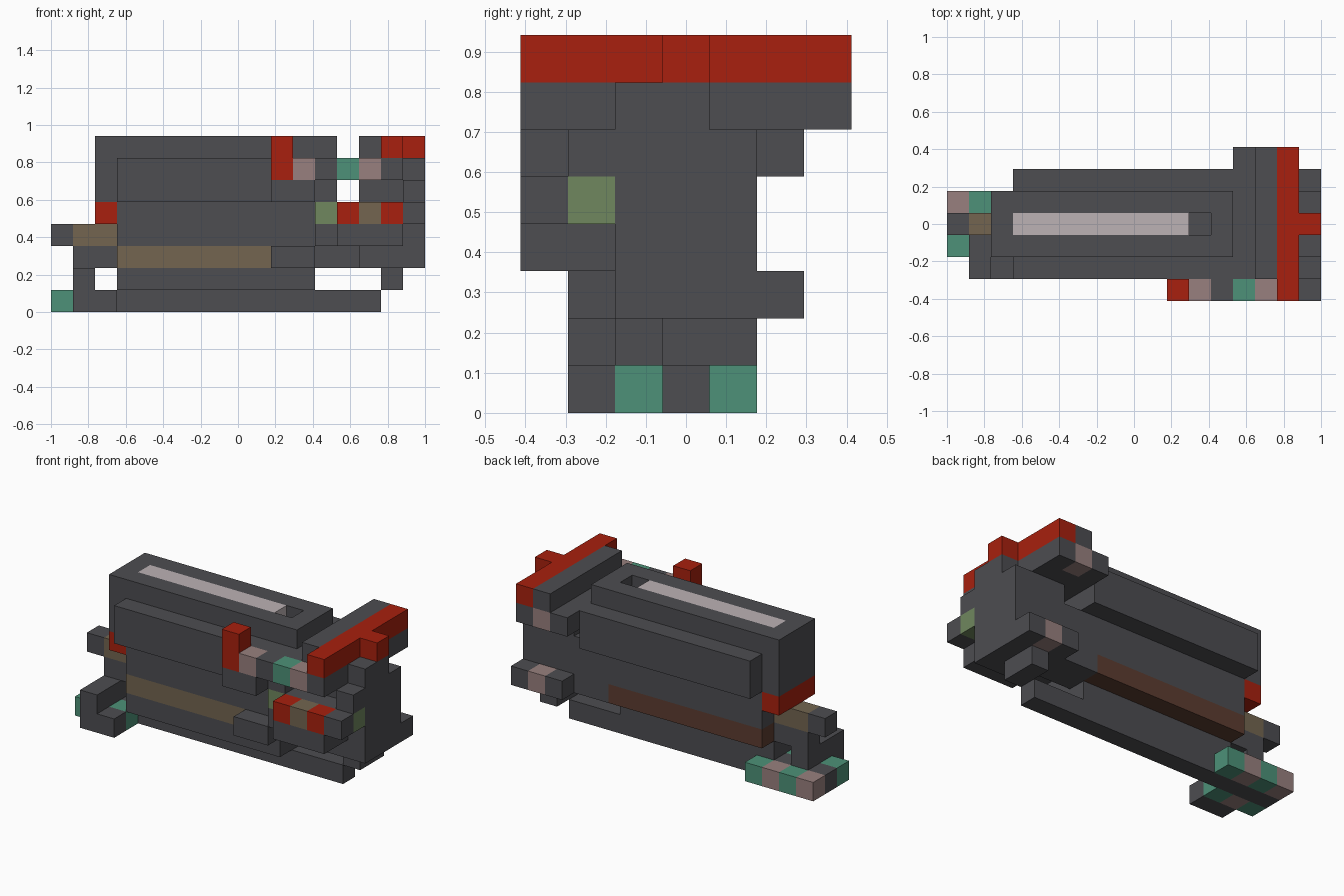
import bpy
import bmesh

if "Cube" in bpy.data.objects:
    bpy.data.objects.remove(bpy.data.objects["Cube"])

CELL = 2 / 17  # one block


def linear(c):
    c /= 255
    return c / 12.92 if c <= 0.04045 else ((c + 0.055) / 1.055) ** 2.4


def material(name, rgb):
    colour = [linear(c) for c in rgb] + [1]
    m = bpy.data.materials.new(name)
    m.use_nodes = True
    m.diffuse_color = colour
    m.node_tree.nodes["Principled BSDF"].inputs["Base Color"].default_value = colour
    return m


grey = material("dark grey", (77, 77, 81))
red = material("red", (168, 32, 14))
green = material("sea green", (77, 145, 120))
pink = material("dusty pink", (152, 128, 126))
pale = material("pale pink", (188, 178, 181))
olive = material("olive green", (112, 135, 94))
tan = material("tan", (115, 101, 80))
brown = material("dark brown", (92, 60, 48))


def part(name, mat, *boxes):
    """One object from boxes given as inclusive cell ranges (x0, x1, y0, y1, z0, z1)."""
    bm = bmesh.new()
    for x0, x1, y0, y1, z0, z1 in boxes:
        lo, hi = (x0, y0, z0), (x1 + 1, y1 + 1, z1 + 1)
        offset = (8.5, 3.5, 0)
        for v in bmesh.ops.create_cube(bm, size=1)["verts"]:
            v.co = [((h if c > 0 else l) - o) * CELL
                    for c, l, h, o in zip(v.co, lo, hi, offset)]
    mesh = bpy.data.meshes.new(name)
    bm.to_mesh(mesh)
    bm.free()
    mesh.materials.append(mat)
    obj = bpy.data.objects.new(name, mesh)
    bpy.context.collection.objects.link(obj)


# Main body
part("body", grey, (3, 13, 2, 4, 3, 4))
part("body_shell", grey, (3, 12, 1, 5, 5, 6))
part("body_end", grey, (2, 2, 2, 4, 5, 6))
part("body_band_front", tan, (3, 9, 2, 2, 2, 2))
part("body_band_front_end", grey, (10, 11, 2, 2, 2, 2))
part("body_band_back", brown, (3, 11, 3, 4, 2, 2))
part("body_link", grey, (12, 13, 3, 4, 2, 2))
part("front_bump", grey, (10, 11, 1, 1, 2, 2))

# Top slab with its inlaid strip and open socket
part("top_slab", grey, (2, 12, 2, 2, 7, 7), (2, 12, 4, 4, 7, 7),
     (2, 2, 3, 3, 7, 7), (12, 12, 3, 3, 7, 7))
part("top_strip", pale, (3, 10, 3, 3, 7, 7))

# Base plank
part("keel", grey, (3, 11, 2, 3, 1, 1))
part("base_plank", grey, (0, 14, 3, 3, 0, 0))

# Foot with checked blocks
part("foot_green", green, (0, 0, 2, 2, 0, 0), (2, 2, 2, 2, 0, 0),
     (1, 1, 4, 4, 0, 0), (3, 3, 4, 4, 0, 0))
part("foot_pink", pink, (1, 1, 2, 2, 0, 0), (0, 0, 4, 4, 0, 0), (2, 2, 4, 4, 0, 0))
part("foot_step", grey, (1, 2, 1, 1, 0, 0), (1, 1, 1, 3, 1, 1))

# Handle at the low x end
part("handle_post", grey, (1, 2, 3, 3, 2, 2))
part("handle_grip", tan, (1, 2, 3, 3, 3, 3))
part("handle_tip", grey, (0, 0, 3, 3, 3, 3))
part("handle_block", red, (2, 2, 2, 4, 4, 4))

# End cap
part("end_cap", grey, (14, 16, 2, 4, 2, 5), (16, 16, 2, 3, 6, 6),
     (16, 16, 1, 1, 5, 5))
part("end_cap_foot", grey, (15, 15, 3, 4, 1, 1))
part("cap_rear_rail", grey, (14, 14, 5, 5, 2, 2), (16, 16, 5, 5, 2, 2))
part("cap_rear_rail_band", pink, (15, 15, 5, 5, 2, 2))

# Cross bar
part("cross_bar", red, (15, 15, 0, 6, 7, 7), (16, 16, 3, 3, 7, 7))
part("cross_bar_edge", grey, (14, 14, 1, 6, 7, 7))
part("cross_bar_bed", grey, (13, 15, 1, 5, 6, 6), (13, 13, 6, 6, 6, 6),
     (15, 15, 6, 6, 6, 6))
part("cross_bar_band", pink, (14, 14, 6, 6, 6, 6))

# Upper front arm
part("arm_post", red, (10, 10, 0, 0, 6, 7))
part("arm_bands", pink, (11, 11, 0, 0, 6, 6), (14, 14, 0, 0, 6, 6))
part("arm_green_band", green, (13, 13, 0, 0, 6, 6))
part("arm_blocks", grey, (12, 12, 0, 0, 6, 6), (15, 15, 0, 0, 6, 6),
     (10, 11, 0, 0, 5, 5))

# Lower front grip
part("grip_base", grey, (13, 15, 0, 0, 3, 3), (12, 15, 1, 1, 3, 3),
     (13, 15, 1, 1, 4, 4))
part("grip_red", red, (13, 13, 0, 0, 4, 4), (15, 15, 0, 0, 4, 4))
part("grip_tan", tan, (14, 14, 0, 0, 4, 4))
part("grip_tip", grey, (16, 16, 0, 0, 4, 4))
part("grip_olive", olive, (12, 12, 1, 1, 4, 4), (16, 16, 1, 1, 4, 4))
